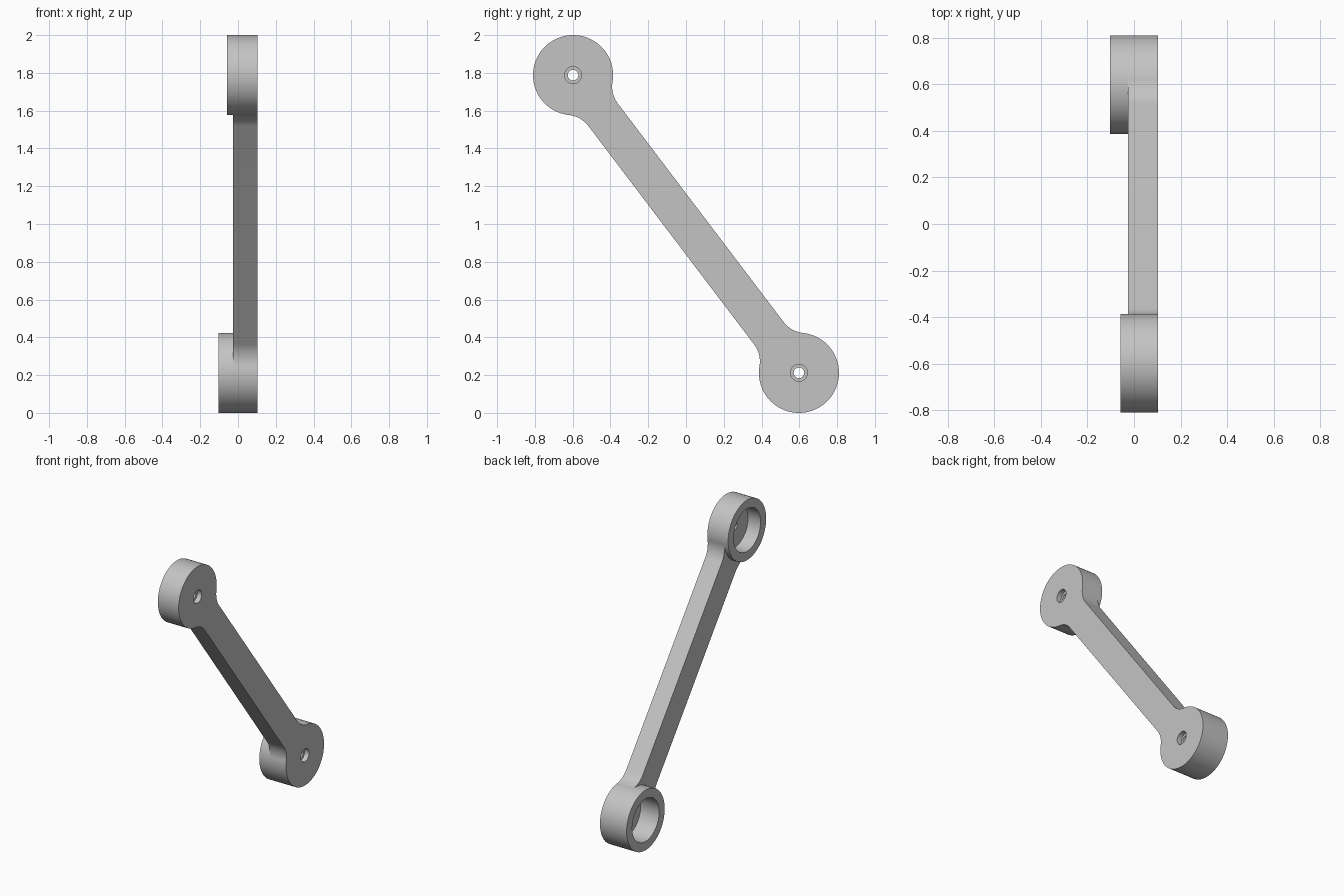
import bpy
import bmesh
from math import cos, sin, pi, atan2, sqrt
from mathutils import Vector

cube = bpy.data.objects.get("Cube")
if cube:
    bpy.data.objects.remove(cube, do_unlink=True)

# Main dimensions: the plate lies in the yz plane, thickness runs along x
FACE_X, WEB_X = 0.104, -0.026
COLLAR_R, BORE_R, RECESS_R, HOLE_R = 0.212, 0.15, 0.045, 0.028
FLOOR_X, RECESS_X = 0.04, 0.07
HALF_WIDTH, FILLET_R = 0.098, 0.15
TOP, BOTTOM = Vector((-0.598, 1.788)), Vector((0.598, 0.212))
ENDS = {"upper": (TOP, -0.058), "lower": (BOTTOM, -0.104)}

grey = bpy.data.materials.new("light grey")
grey.use_nodes = True
grey.diffuse_color = (0.55, 0.55, 0.55, 1)
grey.node_tree.nodes["Principled BSDF"].inputs["Base Color"].default_value = grey.diffuse_color


def extrude(name, points, x0, x1):
    """Solid prism from a yz outline, between two x positions."""
    bm = bmesh.new()
    face = bm.faces.new([bm.verts.new((x0, p[0], p[1])) for p in points])
    new = bmesh.ops.extrude_face_region(bm, geom=[face])["geom"]
    verts = [v for v in new if isinstance(v, bmesh.types.BMVert)]
    bmesh.ops.translate(bm, verts=verts, vec=(x1 - x0, 0, 0))
    bmesh.ops.recalc_face_normals(bm, faces=bm.faces)
    mesh = bpy.data.meshes.new(name)
    bm.to_mesh(mesh)
    bm.free()
    mesh.materials.append(grey)
    obj = bpy.data.objects.new(name, mesh)
    bpy.context.collection.objects.link(obj)
    return obj


def disc(name, centre, radius, x0, x1, n=96):
    ring = [centre + radius * Vector((cos(2 * pi * i / n), sin(2 * pi * i / n))) for i in range(n)]
    return extrude(name, ring, x0, x1)


def combine(target, tool, operation):
    mod = target.modifiers.new(operation.lower(), "BOOLEAN")
    mod.operation, mod.solver, mod.object = operation, "EXACT", tool
    bpy.context.view_layer.objects.active = target
    bpy.ops.object.modifier_apply(modifier=mod.name)
    bpy.data.objects.remove(tool, do_unlink=True)


# Connecting bar with filleted flares that meet the round ends
along = (BOTTOM - TOP).normalized()
across = Vector((-along.y, along.x))
length = (BOTTOM - TOP).length
rise = HALF_WIDTH + FILLET_R
run = sqrt((COLLAR_R + FILLET_R) ** 2 - rise ** 2)
start = atan2(-rise, -run)
flare = []
for i in range(17):
    a = start + (-pi / 2 - start) * i / 16
    flare.append((run + FILLET_R * cos(a), rise + FILLET_R * sin(a)))
side = flare + [(length - u, v) for u, v in reversed(flare)]
outline = side + [(u, -v) for u, v in reversed(side)]
arm = extrude("link_arm", [TOP + along * u + across * v for u, v in outline], WEB_X, FACE_X)

# Round ends of different depth
for name, (centre, back) in ENDS.items():
    combine(arm, disc(name + "_collar", centre, COLLAR_R, back, FACE_X), "UNION")

# Wide bore from the back, small through hole and shallow recess at the face
for name, (centre, back) in ENDS.items():
    combine(arm, disc(name + "_bore", centre, BORE_R, back - 0.1, FLOOR_X), "DIFFERENCE")
    combine(arm, disc(name + "_hole", centre, HOLE_R, back - 0.1, FACE_X + 0.1, 48), "DIFFERENCE")
    combine(arm, disc(name + "_recess", centre, RECESS_R, RECESS_X, FACE_X + 0.1, 48), "DIFFERENCE")

# Smooth curved walls, crisp rims
bpy.ops.object.select_all(action="DESELECT")
arm.select_set(True)
bpy.context.view_layer.objects.active = arm
bpy.ops.object.shade_smooth_by_angle(angle=pi / 6)
